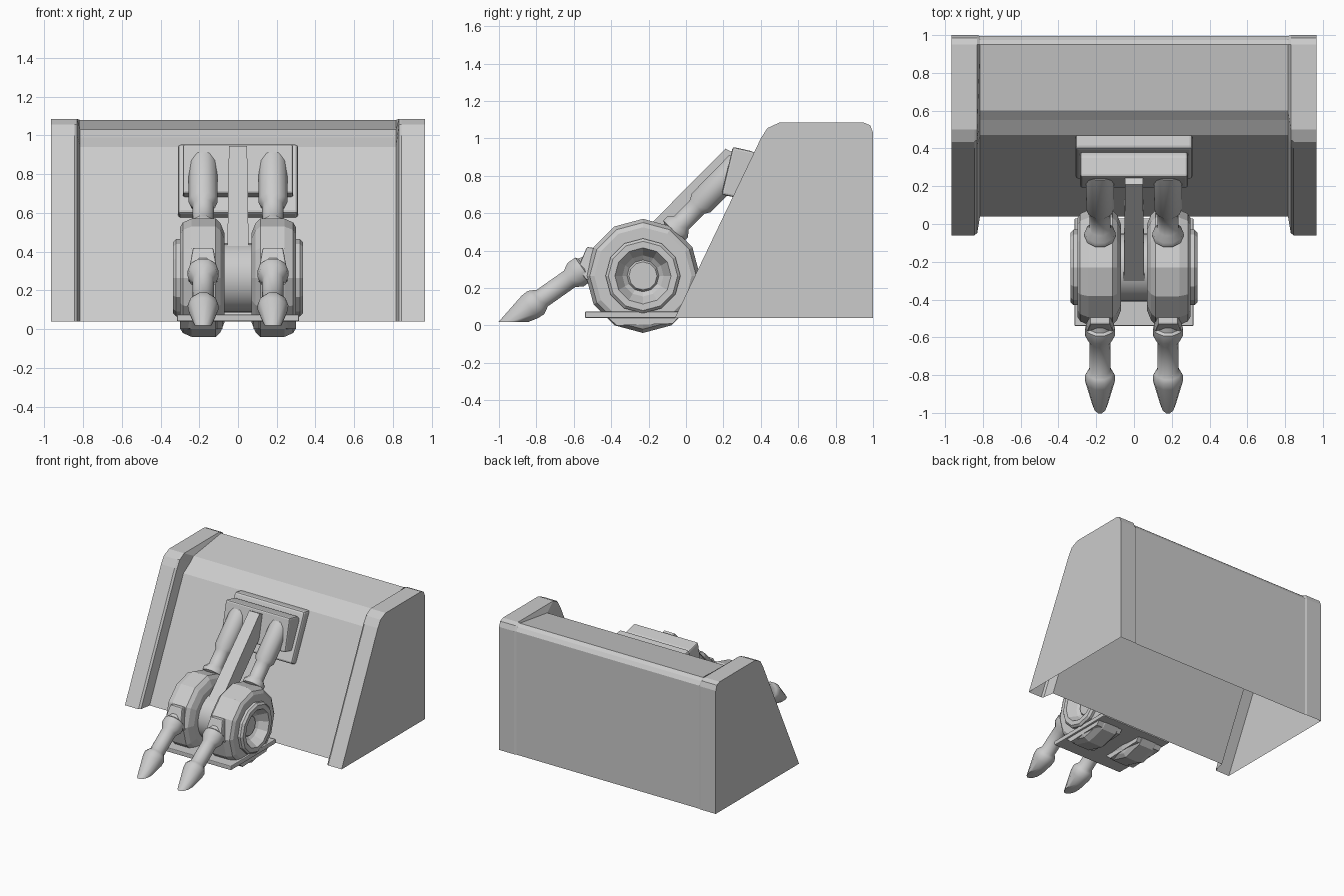
import bpy, bmesh, math
from mathutils import Vector

cube = bpy.data.objects.get("Cube")
if cube:
    bpy.data.objects.remove(cube)

grey = bpy.data.materials.new("plain_grey")
grey.use_nodes = True
grey.diffuse_color = (0.6, 0.6, 0.6, 1)
grey.node_tree.nodes["Principled BSDF"].inputs["Base Color"].default_value = (0.6, 0.6, 0.6, 1)


def finish(name, bm, bevel=0, smooth=0):
    bmesh.ops.recalc_face_normals(bm, faces=bm.faces[:])
    mesh = bpy.data.meshes.new(name)
    bm.to_mesh(mesh)
    bm.free()
    mesh.materials.append(grey)
    ob = bpy.data.objects.new(name, mesh)
    bpy.context.collection.objects.link(ob)
    if bevel:
        mod = ob.modifiers.new("bevel", "BEVEL")
        mod.width = bevel
        mod.segments = 2
        mod.limit_method = "ANGLE"
    if smooth:
        bpy.ops.object.select_all(action="DESELECT")
        ob.select_set(True)
        bpy.context.view_layer.objects.active = ob
        bpy.ops.object.shade_smooth_by_angle(angle=math.radians(smooth))
    return ob


def loft(sections, closed=True):
    """Join (x, yz profile) sections with equal point counts, capping the ends."""
    bm = bmesh.new()
    rows = [[bm.verts.new((x, y, z)) for y, z in prof] for x, prof in sections]
    n = len(rows[0])
    for a, b in zip(rows, rows[1:]):
        for i in range(n if closed else n - 1):
            j = (i + 1) % n
            bm.faces.new((a[i], a[j], b[j], b[i]))
    bm.faces.new(rows[0])
    bm.faces.new(rows[-1][::-1])
    return bm


def slab(name, x0, x1, prof, bevel=0):
    return finish(name, loft([(x0, prof), (x1, prof)]), bevel)


def lathe(start, axis, prof, sides):
    """Revolve (distance, radius) pairs about an axis."""
    bm = bmesh.new()
    axis = Vector(axis).normalized()
    u = Vector((1, 0, 0)) if abs(axis.x) < 0.5 else Vector((0, 0, 1))
    v = axis.cross(u)
    rows = []
    for t, r in prof:
        c = Vector(start) + axis * t
        angles = [math.tau * i / sides for i in range(sides)]
        rows.append([bm.verts.new(c + (u * math.cos(a) + v * math.sin(a)) * r) for a in angles])
    for a, b in zip(rows, rows[1:]):
        for i in range(sides):
            j = (i + 1) % sides
            bm.faces.new((a[i], a[j], b[j], b[i]))
    bm.faces.new(rows[0][::-1])
    bm.faces.new(rows[-1])
    return bm


# Hollow housing: raised end cheeks, recessed middle, open underneath
cheek = [(-.06, .04), (.40, 1.0), (.435, 1.055), (.50, 1.085),
         (.95, 1.085), (.985, 1.07), (1, 1.03), (1, .04)]
middle = [(.04, .04), (.47, .94), (.55, .99), (.60, 1.03),
          (.95, 1.08), (.975, 1.06), (.995, 1.03), (.995, .04)]
cheek_edge = [(y + .012 if y < .5 else y, z) for y, z in cheek]
half = [(.965, cheek), (.845, cheek), (.83, cheek_edge), (.815, middle)]
sections = [(-x, p) for x, p in half] + half[::-1]
finish("housing", loft(sections, closed=False))

# Mounting frame and block on the sloped wall
slab("mount_frame", -.31, .31, [(.30, .57), (.48, .94), (.40, .955), (.235, .60)], .015)
slab("mount_block", -.285, .285,
     [(.19, .70), (.25, .955), (.36, .93), (.42, .85), (.33, .67)], .012)

# Base plate
slab("base_plate", -.315, .315, [(-.54, .04), (-.54, .075), (.03, .075), (.03, .04)], .006)

# Central axle and tapered arm
HUB = Vector((0, -.23, .265))
finish("axle", lathe(HUB - Vector((.09, 0, 0)), (1, 0, 0), [(0, .18), (.18, .18)], 24), smooth=35)
arm = slab("arm", -.055, .055, [(-.32, .41), (.21, .945), (.30, .90), (.26, .80), (-.22, .33)])
for v in arm.data.vertices:
    if v.co.z > .7:
        v.co.x *= .85

drum = [(.07, .23), (.09, .28), (.115, .305), (.24, .305), (.285, .285), (.30, .26), (.30, .20),
        (.32, .20), (.335, .185), (.335, .15), (.27, .11), (.25, .085), (.265, .075), (.265, .01)]
piston = [(0, .06), (.11, .06), (.12, .082), (.15, .082), (.18, .056), (.30, .056),
          (.33, .075), (.62, .075)]
leg = [(0, .055), (.05, .065), (.06, .08), (.11, .08), (.15, .056), (.33, .056),
       (.35, .07), (.37, .08), (.41, .078), (.62, .025)]

for side, s in (("left", 1), ("right", -1)):
    x = .18 * s
    # Wheel-like drum with a stepped, recessed hub
    finish(side + "_drum", lathe(HUB, (s, 0, 0), drum, 12))
    # Runner below the base plate
    slab(side + "_runner", s * .08, s * .30, [(-.42, .045), (-.37, 0), (-.07, .01), (-.04, .045)])
    # Strut rising to the mounting block
    finish(side + "_upper_strut", lathe((x, -.15, .42), (0, .70, .714), piston, 10), smooth=40)
    # Bracket holding the leg on the drum
    bracket = slab(side + "_leg_bracket", x - .075, x + .075,
                   [(-.53, .42), (-.58, .30), (-.53, .24), (-.44, .28), (-.46, .41)], .008)
    for v in bracket.data.vertices:
        if v.co.z > .38:
            v.co.x = x + (v.co.x - x) * .7
    # Forward leg, trimmed flat at the ground
    bm = lathe((x, -.50, .335), (0, -.818, -.575), leg, 10)
    bmesh.ops.bisect_plane(bm, geom=bm.verts[:] + bm.edges[:] + bm.faces[:],
                           plane_co=(0, 0, .018), plane_no=(0, 0, -1), clear_outer=True)
    bmesh.ops.holes_fill(bm, edges=[e for e in bm.edges if e.is_boundary])
    finish(side + "_front_leg", bm, smooth=40)
